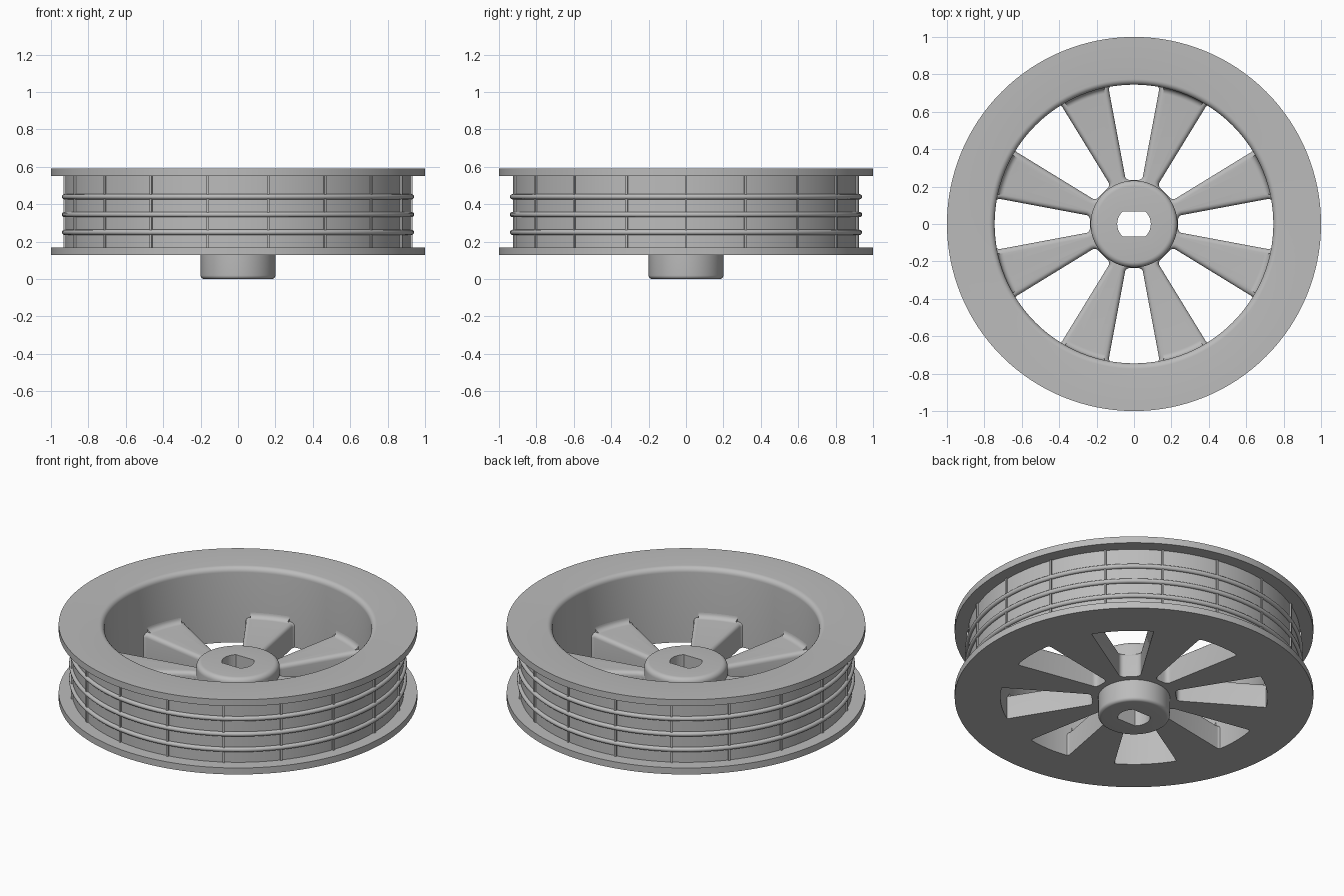
import bpy
import bmesh
from math import sin, cos, pi, radians, atan2

cube = bpy.data.objects.get("Cube")
if cube:
    bpy.data.objects.remove(cube, do_unlink=True)

grey = bpy.data.materials.new("plain_grey")
grey.use_nodes = True
colour = (0.5, 0.5, 0.5, 1)
grey.diffuse_color = colour
grey.node_tree.nodes["Principled BSDF"].inputs["Base Color"].default_value = colour


def finish(name, bm):
    """Turn a bmesh into a shaded object."""
    bmesh.ops.recalc_face_normals(bm, faces=bm.faces)
    mesh = bpy.data.meshes.new(name)
    bm.to_mesh(mesh)
    bm.free()
    mesh.materials.append(grey)
    ob = bpy.data.objects.new(name, mesh)
    bpy.context.collection.objects.link(ob)
    return ob


def select(ob):
    bpy.ops.object.select_all(action='DESELECT')
    ob.select_set(True)
    bpy.context.view_layer.objects.active = ob


def smooth(ob):
    select(ob)
    bpy.ops.object.shade_smooth_by_angle(angle=radians(32))


def bridge(bm, a, b):
    for i in range(len(a)):
        j = (i + 1) % len(a)
        bm.faces.new((a[i], a[j], b[j], b[i]))


def lathe(name, profile, steps=128):
    """Revolve a closed (radius, height) profile around z."""
    bm = bmesh.new()
    rings = []
    for k in range(steps):
        t = 2 * pi * k / steps
        rings.append([bm.verts.new((r * cos(t), r * sin(t), z)) for r, z in profile])
    for k in range(steps):
        bridge(bm, rings[k], rings[(k + 1) % steps])
    return finish(name, bm)


def arc(cx, cz, r, start, end, n=6):
    """Points along an arc, angles in degrees."""
    angles = [radians(start + (end - start) * i / n) for i in range(n + 1)]
    return [(cx + r * cos(t), cz + r * sin(t)) for t in angles]


def stack(bm, layers):
    """Closed solid from (outline, height) layers."""
    rings = [[bm.verts.new((x, y, z)) for x, y in pts] for pts, z in layers]
    for a, b in zip(rings, rings[1:]):
        bridge(bm, a, b)
    bm.faces.new(rings[0][::-1])
    bm.faces.new(rings[-1])


def cut(ob, cutter):
    cutter.hide_render = True
    select(ob)
    mod = ob.modifiers.new("cut", 'BOOLEAN')
    mod.operation = 'DIFFERENCE'
    mod.solver = 'EXACT'
    mod.object = cutter
    bpy.ops.object.modifier_apply(modifier=mod.name)
    bpy.data.objects.remove(cutter, do_unlink=True)


# Rim: drum with two flanges and a rounded inner lip
base, top, wall, drum = 0.13, 0.59, 0.745, 0.925
rim = lathe("rim", [(wall, base), (1, base), (1, 0.17), (drum, 0.17),
                    (drum, 0.55), (1, 0.55), (1, top)]
            + arc(wall + 0.03, top - 0.03, 0.03, 90, 180))
smooth(rim)

# Spoke plate, curving up into the rim wall
plate_top = 0.285
spokes = lathe("spokes", [(0.19, base), (wall + 0.004, base), (wall + 0.004, plate_top + 0.03)]
               + arc(wall - 0.03, plate_top + 0.03, 0.03, 0, -90)
               + [(0.19, plate_top)])

# Windows between the spokes, with rounded corners and flared upper edges
bm = bmesh.new()
corner, flare = 0.028, 0.025


def window(angle, half, extra):
    pts = []
    inner, outer = 0.235 + corner, wall - corner
    for r, side, start in ((outer, -1, -90), (outer, 1, 0), (inner, 1, 90), (inner, -1, 180)):
        y = side * max(r * sin(half) / cos(half) - corner, 0.012)
        pts += arc(r, y, corner + extra, start, start + 90, 5)
    c, s = cos(angle), sin(angle)
    return [(x * c - y * s, x * s + y * c) for x, y in pts]


for k in range(8):
    half = radians(13.5 if k % 2 else 10.6)
    a = k * pi / 4
    layers = [(window(a, half, 0), base - 0.05)]
    for i in range(6):
        t = i / 5 * pi / 2
        layers.append((window(a, half, flare * (1 - cos(t))),
                       plate_top - flare + flare * sin(t)))
    layers.append((window(a, half, flare), plate_top + 0.1))
    stack(bm, layers)
cut(spokes, finish("window_cutter", bm))
smooth(spokes)

# Hub: wide above the plate, narrower boss below
hub_top = 0.36
hub = lathe("hub", [(0.02, 0)] + arc(0.18, 0.02, 0.02, -90, 0)
            + [(0.2, base + 0.01), (0.232, base + 0.01)]
            + arc(0.202, hub_top - 0.03, 0.03, 0, 90) + [(0.02, hub_top)], 96)

# Double-flat shaft bore
bm = bmesh.new()
flat, bore = 0.066, 0.09
limit = 180 / pi * atan2(flat, (bore ** 2 - flat ** 2) ** 0.5)
outline = arc(0, 0, bore, -limit, limit, 10) + arc(0, 0, bore, 180 - limit, 180 + limit, 10)
stack(bm, [(outline, -0.1), (outline, 0.5)])
cut(hub, finish("bore_cutter", bm))
smooth(hub)

# Three round bands on the drum
for i, z in enumerate((0.25, 0.345, 0.44)):
    band = lathe(f"band_{i + 1}", arc(0.928, z, 0.014, 0, 330, 11))
    smooth(band)

# Thin upright ribs around the drum
bm = bmesh.new()
for k in range(18):
    a = radians(20 * k)
    c, s = cos(a), sin(a)
    box = [(drum - 0.01, -0.006), (0.934, -0.006), (0.934, 0.006), (drum - 0.01, 0.006)]
    pts = [(x * c - y * s, x * s + y * c) for x, y in box]
    stack(bm, [(pts, 0.165), (pts, 0.555)])
finish("drum_ribs", bm)
